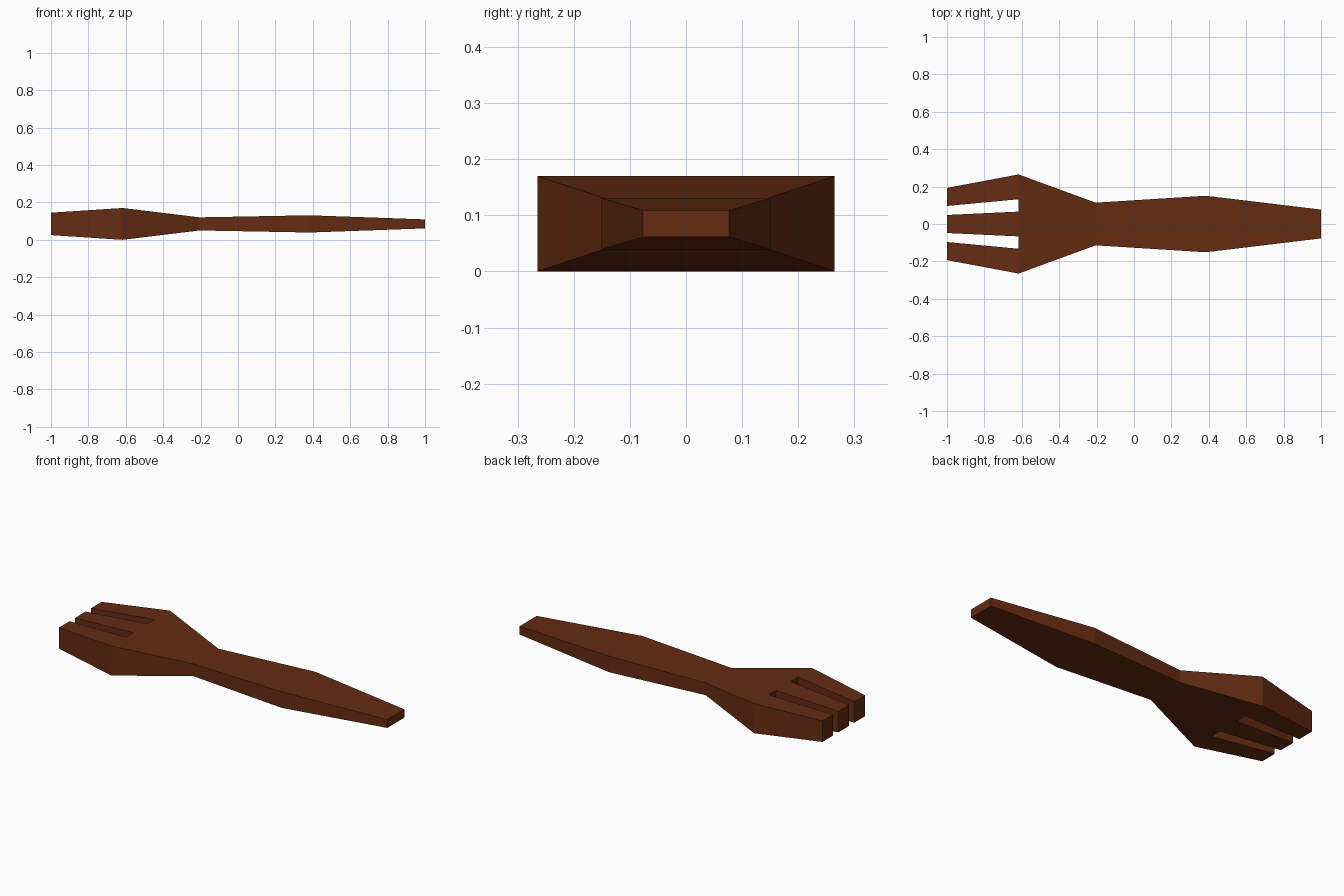
import bpy, bmesh

if "Cube" in bpy.data.objects:
    bpy.data.objects.remove(bpy.data.objects["Cube"])

MID_Z = 0.085
# stations along the fork: x, half width, half thickness
TIP = (-1.0, 0.193, 0.06)
BODY = [(-0.617, 0.265, 0.085), (-0.205, 0.114, 0.035),
        (0.383, 0.151, 0.046), (1.0, 0.077, 0.024)]
# tine edges as fractions of the half width
EDGES = [-1, -0.5, -0.25, 0.25, 0.5, 1]

bm = bmesh.new()


def section(x, w, t):
    """Bottom and top rows of points across one station."""
    return [[bm.verts.new((x, f * w, MID_Z + s * t)) for f in EDGES]
            for s in (-1, 1)]


def loft(a, b, lo, hi):
    """Walls joining two stations between edge columns lo and hi."""
    ring_a = a[0][lo:hi + 1] + a[1][lo:hi + 1][::-1]
    ring_b = b[0][lo:hi + 1] + b[1][lo:hi + 1][::-1]
    n = len(ring_a)
    for i in range(n):
        j = (i + 1) % n
        bm.faces.new((ring_a[i], ring_a[j], ring_b[j], ring_b[i]))


def strip(s, i):
    """End face of one column."""
    bm.faces.new((s[0][i], s[0][i + 1], s[1][i + 1], s[1][i]))


# handle, neck and head
rows = [section(*st) for st in BODY]
for a, b in zip(rows, rows[1:]):
    loft(a, b, 0, 5)
for i in range(5):
    strip(rows[-1], i)

# three tines with open slots between them
tip = section(*TIP)
for i in (0, 2, 4):
    loft(tip, rows[0], i, i + 1)
    strip(tip, i)
for i in (1, 3):
    strip(rows[0], i)

bmesh.ops.recalc_face_normals(bm, faces=bm.faces)
mesh = bpy.data.meshes.new("fork")
bm.to_mesh(mesh)
bm.free()
fork = bpy.data.objects.new("fork", mesh)
bpy.context.collection.objects.link(fork)

# dark brown wood
wood = bpy.data.materials.new("dark_wood")
wood.diffuse_color = (0.13, 0.025, 0.006, 1)
wood.use_nodes = True
wood.node_tree.nodes["Principled BSDF"].inputs["Base Color"].default_value = wood.diffuse_color
mesh.materials.append(wood)
